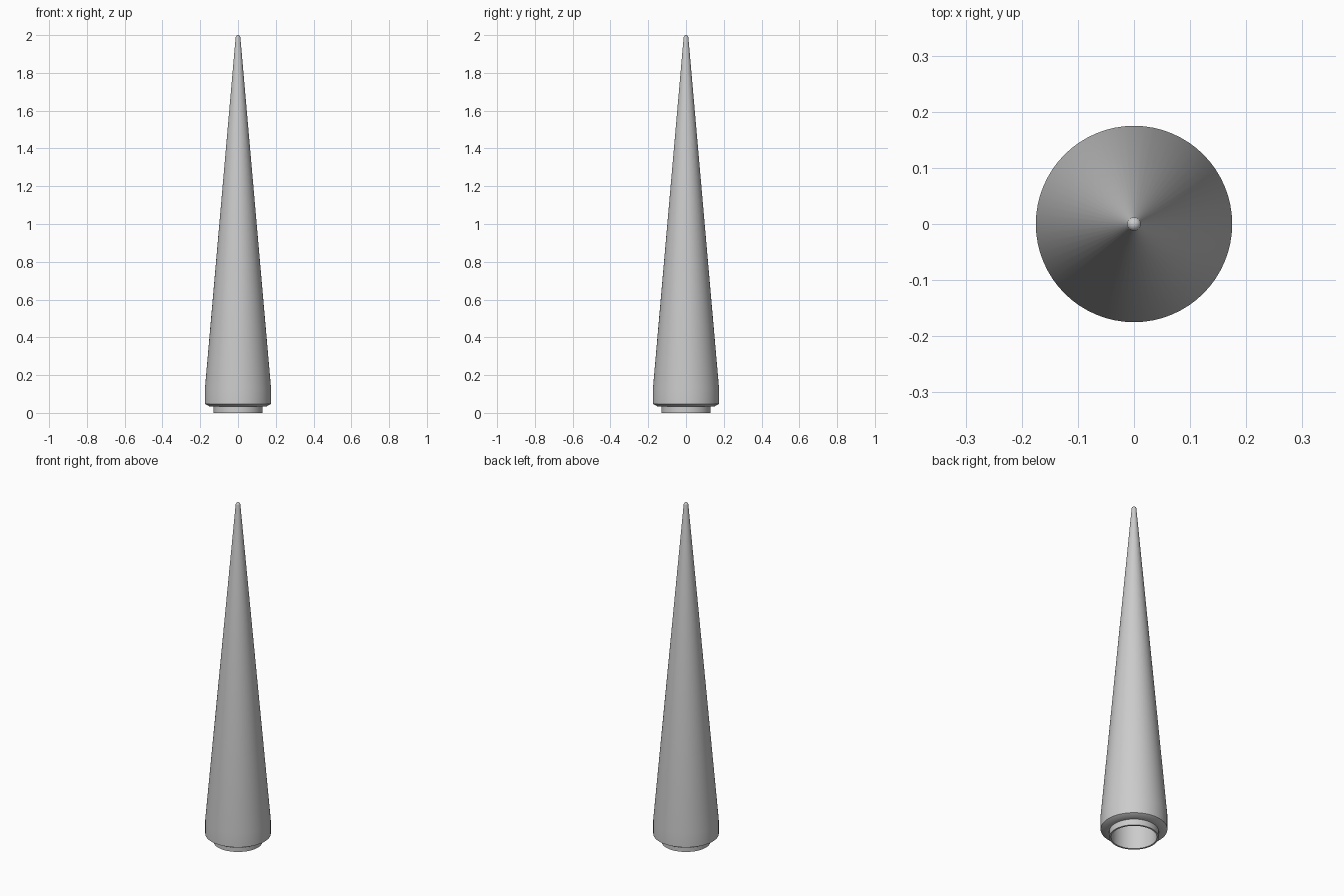
import bpy
import math

if "Cube" in bpy.data.objects:
    bpy.data.objects.remove(bpy.data.objects["Cube"], do_unlink=True)

SIDES = 64

grey = bpy.data.materials.new("light grey plastic")
grey.use_nodes = True
colour = (0.6, 0.6, 0.6, 1)
grey.diffuse_color = colour
grey.node_tree.nodes["Principled BSDF"].inputs["Base Color"].default_value = colour


def lathe(name, profile, material):
    """Revolve (radius, height) points around z; zero radius makes a pole."""
    verts, faces, rings = [], [], []
    for r, z in profile:
        start = len(verts)
        count = 1 if r == 0 else SIDES
        for i in range(count):
            a = math.tau * i / SIDES
            verts.append((r * math.cos(a), r * math.sin(a), z))
        rings.append([start + i % count for i in range(SIDES + 1)])
    for low, high in zip(rings, rings[1:]):
        for i in range(SIDES):
            corners = [low[i], low[i + 1], high[i + 1], high[i]]
            faces.append(list(dict.fromkeys(corners)))
    mesh = bpy.data.meshes.new(name)
    mesh.from_pydata(verts, [], faces)
    mesh.materials.append(material)
    obj = bpy.data.objects.new(name, mesh)
    bpy.context.collection.objects.link(obj)
    bpy.ops.object.select_all(action="DESELECT")
    obj.select_set(True)
    bpy.context.view_layer.objects.active = obj
    bpy.ops.object.shade_smooth_by_angle(angle=math.radians(30))
    return obj


# Hollow interior, from the apex down to the open shoulder
inside = [(0, 1.85), (0.12, 0.5), (0.12, 0)]

# Shoulder tube, chamfered step and straight skirt
outside = [(0.13, 0), (0.13, 0.035), (0.152, 0.035), (0.175, 0.048), (0.175, 0.13)]

# Long taper ending in a small rounded tip
TIP = 0.0125
for step in range(7):
    a = math.radians(5 + 85 * step / 6)
    r = 0 if step == 6 else TIP * math.cos(a)
    outside.append((r, 2 - TIP + TIP * math.sin(a)))

lathe("nose_cone", inside + outside, grey)
